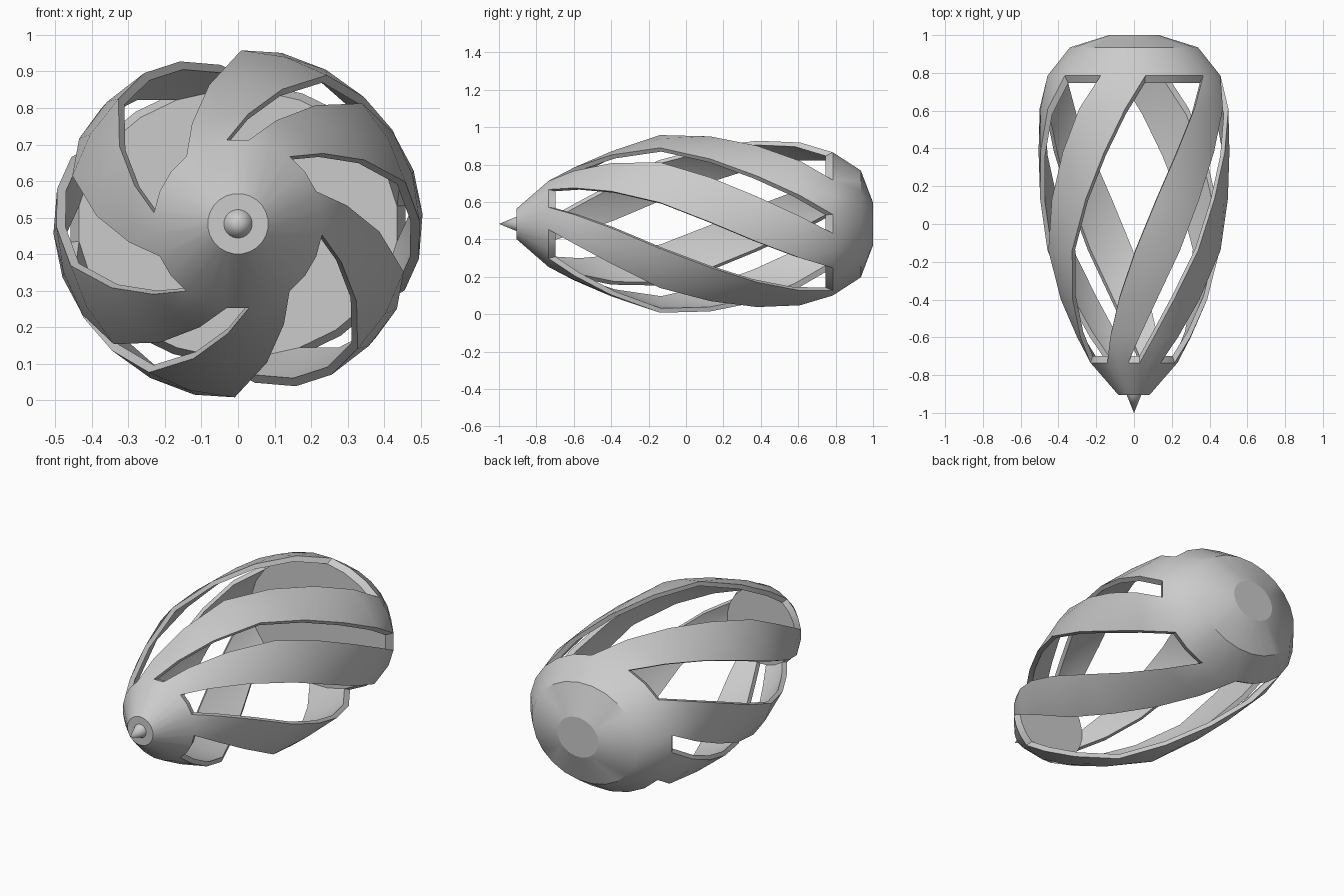
import bpy, bmesh
from math import radians, sin, cos

if "Cube" in bpy.data.objects:
    bpy.data.objects.remove(bpy.data.objects["Cube"])

N, CZ, INNER = 24, 0.483, 0.95      # segments, axis height, inner shell scale
# rows front to back: y, x radius, z radius, twist fraction
ROWS = [(-0.905, 0.083, 0.083, 0), (-0.735, 0.232, 0.232, 0), (-0.60, 0.302, 0.302, 1/7),
        (-0.40, 0.388, 0.388, 2/7), (-0.14, 0.472, 0.475, 3/7), (0.13, 0.497, 0.482, 4/7),
        (0.38, 0.506, 0.468, 5/7), (0.61, 0.502, 0.437, 6/7), (0.785, 0.462, 0.386, 1),
        (0.935, 0.342, 0.288, 1), (1.0, 0.133, 0.115, 1)]
FIRST, LAST = 1, 8                  # rows where the openings begin and end
BLADES = {0, 3, 4, 6, 7, 11, 12, 15, 16, 18, 19, 23}


def ring(bm, row, s=1.0):
    y, rx, rz, t = row
    out = []
    for k in range(N):
        a = radians(7.5 + 15 * k - 90 * t)
        out.append(bm.verts.new((s * rx * cos(a), s * y, CZ + s * rz * sin(a))))
    return out


def finish(bm, name, caps):
    bmesh.ops.recalc_face_normals(bm, faces=bm.faces)
    for f in bm.faces:
        f.smooth = f not in caps
    for e in bm.edges:
        if len(e.link_faces) == 2:
            e.smooth = e.calc_face_angle() < radians(35) and not any(f in caps for f in e.link_faces)
    me = bpy.data.meshes.new(name)
    bm.to_mesh(me)
    bm.free()
    ob = bpy.data.objects.new(name, me)
    bpy.context.collection.objects.link(ob)
    return ob


# twisted cage: solid nose, solid rear dome, blades between
bm = bmesh.new()
outer = [ring(bm, r) for r in ROWS]
inner = {i: ring(bm, ROWS[i], INNER) for i in range(FIRST, LAST + 1)}
for i in range(len(ROWS) - 1):
    middle = FIRST <= i < LAST
    for k in range(N):
        j = (k + 1) % N
        if middle and k not in BLADES:
            continue
        bm.faces.new((outer[i][k], outer[i][j], outer[i + 1][j], outer[i + 1][k]))
        if middle:
            bm.faces.new((inner[i][k], inner[i + 1][k], inner[i + 1][j], inner[i][j]))
            # blade side walls
            for v, neighbour in ((k, (k - 1) % N), (j, j)):
                if neighbour not in BLADES:
                    bm.faces.new((outer[i][v], outer[i + 1][v], inner[i + 1][v], inner[i][v]))
# end walls of the openings
for i in (FIRST, LAST):
    for k in set(range(N)) - BLADES:
        j = (k + 1) % N
        bm.faces.new((outer[i][k], outer[i][j], inner[i][j], inner[i][k]))
# flat discs: front, back, and both inside faces
caps = [bm.faces.new(r) for r in (outer[0], outer[-1], inner[FIRST], inner[LAST])]
for v in [v for v in bm.verts if not v.link_faces]:
    bm.verts.remove(v)
finish(bm, "twisted_cage", caps)

# small pointed tip on the nose
bm = bmesh.new()
base = ring(bm, (-0.90, 0.041, 0.041, 0))
tip = bm.verts.new((0, -1.0, CZ))
for k in range(N):
    bm.faces.new((base[k], base[(k + 1) % N], tip))
finish(bm, "nose_tip", [bm.faces.new(base)])
